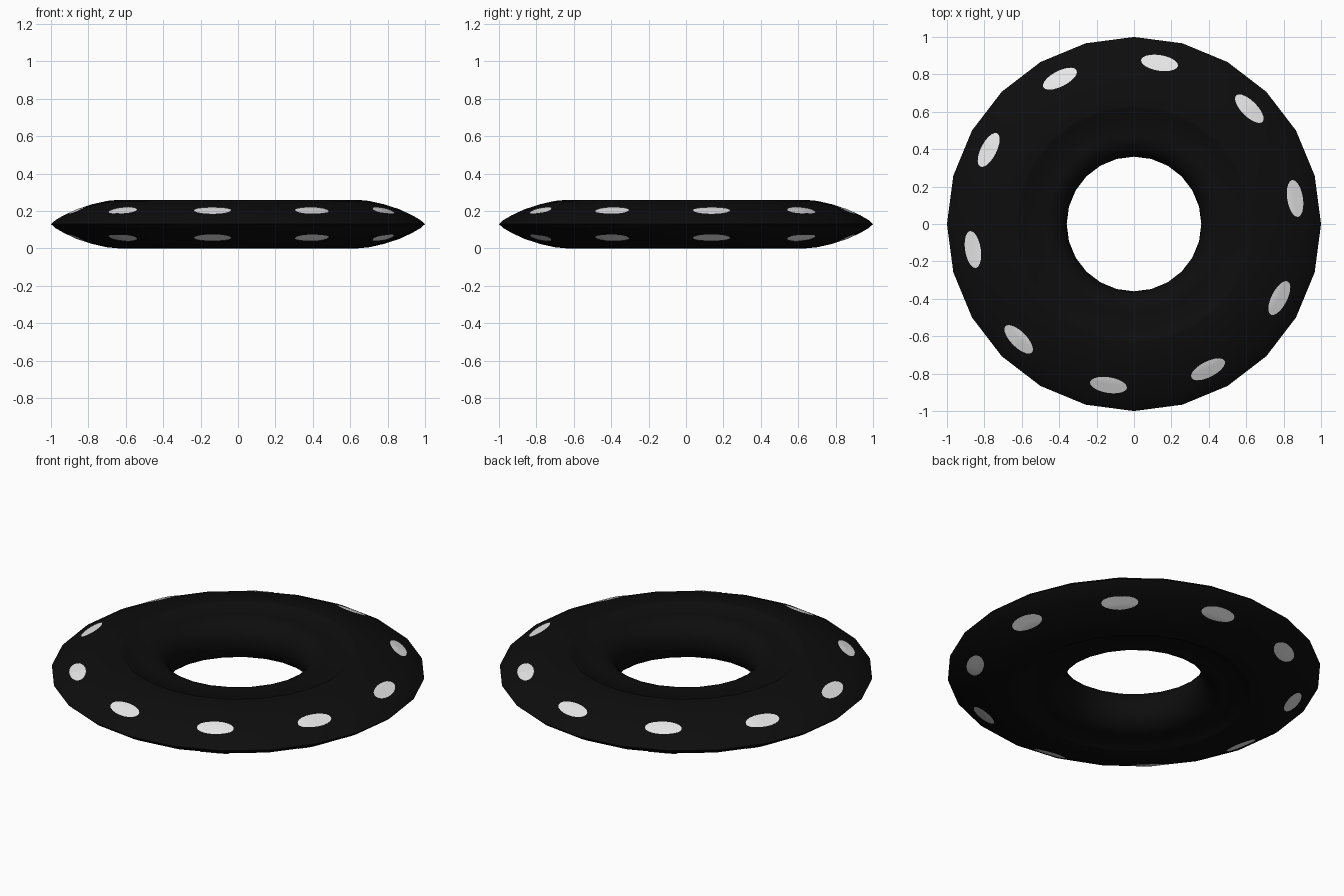
import bpy, bmesh, math
from mathutils import Vector
from mathutils.bvhtree import BVHTree

if "Cube" in bpy.data.objects:
    bpy.data.objects.remove(bpy.data.objects["Cube"])

SIDES = 24
MID = 0.13  # height of the symmetry plane


def material(name, value):
    m = bpy.data.materials.new(name)
    m.diffuse_color = (value, value, value, 1)
    m.use_nodes = True
    m.node_tree.nodes["Principled BSDF"].inputs["Base Color"].default_value = m.diffuse_color
    return m


def make_object(name, bm, mat):
    mesh = bpy.data.meshes.new(name)
    bm.to_mesh(mesh)
    ob = bpy.data.objects.new(name, mesh)
    bpy.context.collection.objects.link(ob)
    mesh.materials.append(mat)
    bpy.ops.object.select_all(action='DESELECT')
    bpy.context.view_layer.objects.active = ob
    ob.select_set(True)
    bpy.ops.object.shade_smooth_by_angle(angle=math.radians(45))
    return ob


black = material("black", 0.004)
white = material("white", 0.8)

# Upper half of the cross-section (radius, height above mid): rim, lip, rounded hole
outer = [(1.0, 0.0), (0.975, 0.022), (0.93, 0.048), (0.86, 0.080), (0.78, 0.106),
         (0.70, 0.124), (0.635, 0.130), (0.620, 0.129), (0.608, 0.120)]
inner = [(0.48 + 0.12 * math.cos(a), 0.122 * math.sin(a))
         for a in (math.radians(90 + 11.25 * i) for i in range(9))]
half = outer + inner
half[-1] = (0.36, 0.0)
profile = half + [(r, -h) for r, h in half[-2:0:-1]]

# Ring body: turned profile
bm = bmesh.new()
rings = []
for i in range(SIDES):
    a = 2 * math.pi * i / SIDES
    rings.append([bm.verts.new((r * math.cos(a), r * math.sin(a), MID + h)) for r, h in profile])
n = len(profile)
for i in range(SIDES):
    p, q = rings[i], rings[(i + 1) % SIDES]
    for j in range(n):
        k = (j + 1) % n
        bm.faces.new((p[j], q[j], q[k], p[k]))
bmesh.ops.recalc_face_normals(bm, faces=bm.faces)
surface = BVHTree.FromBMesh(bm)
make_object("ring_body", bm, black)
bm.free()


# Oval spots: thin patches laid onto the upper and lower faces
def add_spot(bm, angle, side):
    out = Vector((math.cos(angle), math.sin(angle), 0))
    along = Vector((-math.sin(angle), math.cos(angle), 0))

    def vert(u, v):
        p = out * (0.872 + 0.042 * v) + along * 0.1 * u
        hit = surface.ray_cast(p + Vector((0, 0, MID + side)), Vector((0, 0, -side)))[0]
        return bm.verts.new(hit + Vector((0, 0, 0.003 * side)))

    steps = 20
    centre, prev = vert(0, 0), None
    for f in (0.33, 0.67, 1.0):
        loop = [vert(f * math.cos(2 * math.pi * i / steps), f * math.sin(2 * math.pi * i / steps))
                for i in range(steps)]
        for i in range(steps):
            k = (i + 1) % steps
            vs = [prev[i], loop[i], loop[k], prev[k]] if prev else [centre, loop[i], loop[k]]
            face = bm.faces.new(vs)
            face.normal_update()
            if face.normal.z * side < 0:
                face.normal_flip()
        prev = loop


for name, side in (("upper_spots", 1), ("lower_spots", -1)):
    bm = bmesh.new()
    for i in range(10):
        add_spot(bm, math.radians(9 + 36 * i), side)
    make_object(name, bm, white)
    bm.free()
